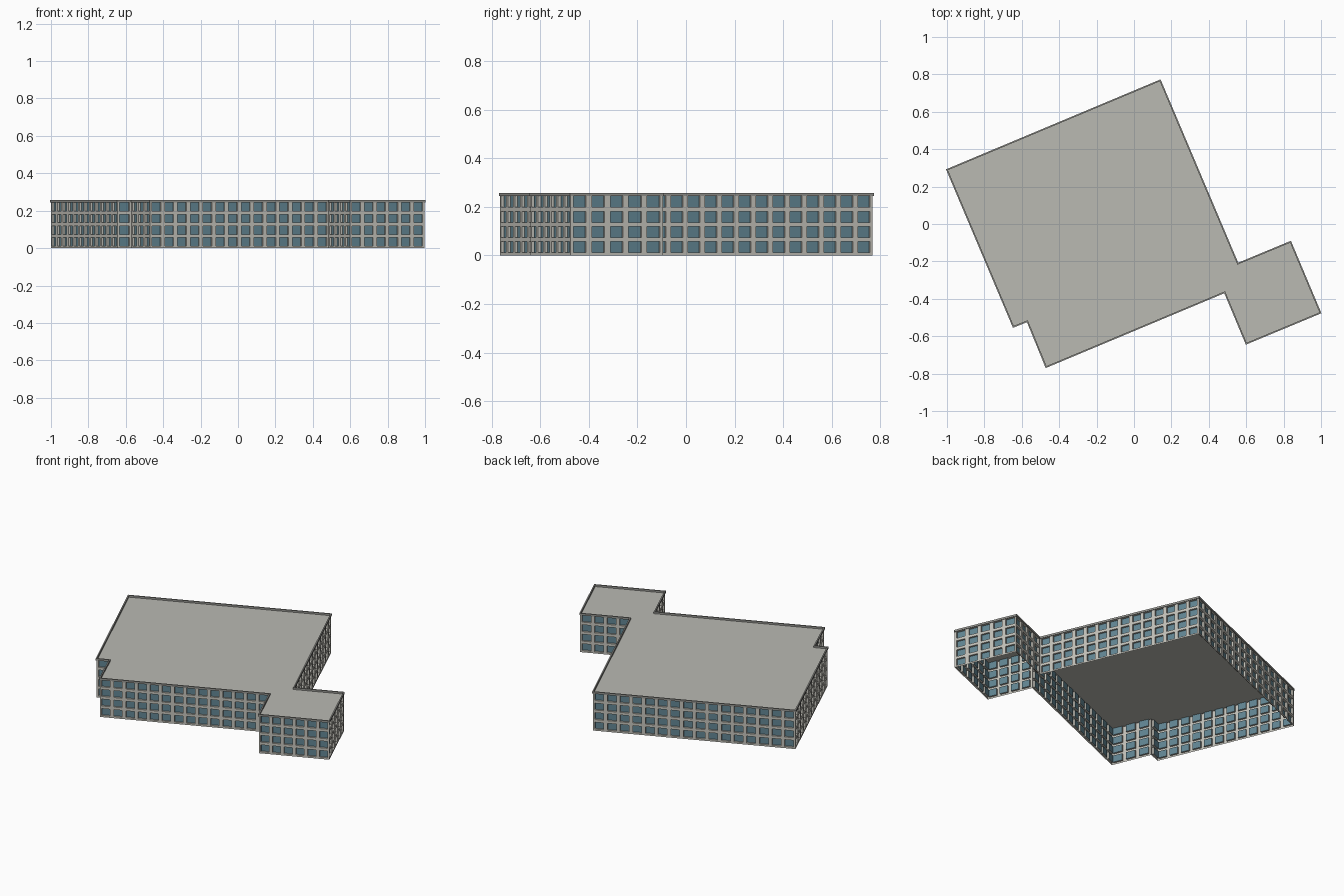
import bpy, bmesh
from mathutils import Vector

cube = bpy.data.objects.get("Cube")
if cube:
    bpy.data.objects.remove(cube)

# Outline of the building, counter-clockwise
OUTLINE = [Vector(p) for p in (
    (-1.0, 0.29), (-0.645, -0.55), (-0.57, -0.52), (-0.47, -0.765), (0.485, -0.365),
    (0.60, -0.64), (0.997, -0.475), (0.837, -0.095), (0.555, -0.212), (0.14, 0.768))]
FLOORS, FLOOR_H, SILL, WINDOW_H = 4, 0.0625, 0.011, 0.045
PITCH, WINDOW_SHARE, DEPTH = 0.0765, 0.7, 0.012
WALL_TOP, TOP = 0.247, 0.257


def material(name, color):
    mat = bpy.data.materials.new(name)
    mat.use_nodes = True
    mat.diffuse_color = (*color, 1)
    mat.node_tree.nodes["Principled BSDF"].inputs["Base Color"].default_value = (*color, 1)
    return mat


wall_mat = material("pale concrete", (0.55, 0.54, 0.49))
glass_mat = material("blue grey glass", (0.12, 0.235, 0.29))
roof_mat = material("grey roof", (0.49, 0.49, 0.45))
coping_mat = material("coping grey", (0.30, 0.30, 0.28))


def make_object(name, bm, *mats):
    mesh = bpy.data.meshes.new(name)
    bm.to_mesh(mesh)
    bm.free()
    for mat in mats:
        mesh.materials.append(mat)
    obj = bpy.data.objects.new(name, mesh)
    bpy.context.collection.objects.link(obj)
    return obj


def offset(points, dist):
    """Move an outline outwards with mitred corners."""
    result = []
    for i, p in enumerate(points):
        a = (p - points[i - 1]).normalized()
        b = (points[(i + 1) % len(points)] - p).normalized()
        na, nb = Vector((a.y, -a.x)), Vector((b.y, -b.x))
        result.append(p + (na + nb) * dist / (1 + na.dot(nb)))
    return result


def breaks(count, pitch, start, size, end):
    """Positions where openings start and stop along one direction."""
    cuts = [0]
    for i in range(count):
        cuts += [i * pitch + start, i * pitch + start + size]
    return cuts + [end]


# Walls: a grid per side, with every window cell pushed inwards
def build_wall(name, a, b):
    length = (b - a).length
    along = (b - a) / length
    inward = Vector((-along.y, along.x, 0))
    count = max(1, round(length / PITCH))
    pitch = length / count
    width = pitch * WINDOW_SHARE
    us = breaks(count, pitch, (pitch - width) / 2, width, length)
    zs = breaks(FLOORS, FLOOR_H, SILL, WINDOW_H, WALL_TOP)
    bm = bmesh.new()
    grid = [[bm.verts.new((*(a + along * u), z)) for u in us] for z in zs]
    windows = []
    for j in range(len(zs) - 1):
        for i in range(len(us) - 1):
            face = bm.faces.new((grid[j][i], grid[j][i + 1],
                                 grid[j + 1][i + 1], grid[j + 1][i]))
            if i % 2 and j % 2:
                windows.append(face)
    for face in bmesh.ops.extrude_discrete_faces(bm, faces=windows)["faces"]:
        face.material_index = 1
        bmesh.ops.translate(bm, verts=face.verts, vec=inward * DEPTH)
    make_object(name, bm, wall_mat, glass_mat)


for i, point in enumerate(OUTLINE):
    build_wall(f"wall_{i + 1}", point, OUTLINE[(i + 1) % len(OUTLINE)])

# Flat roof just below the coping
bm = bmesh.new()
bm.faces.new([bm.verts.new((p.x, p.y, WALL_TOP - 0.002)) for p in OUTLINE])
make_object("roof", bm, roof_mat)

# Coping: a thin rim running around the roof edge
bm = bmesh.new()
rings = [[bm.verts.new((p.x, p.y, z)) for p in offset(OUTLINE, d)]
         for d, z in ((-0.004, WALL_TOP - 0.003), (0.004, WALL_TOP - 0.003),
                      (0.004, TOP), (-0.004, TOP))]
n = len(OUTLINE)
for k in range(4):
    low, high = rings[k], rings[(k + 1) % 4]
    for i in range(n):
        j = (i + 1) % n
        bm.faces.new((low[i], low[j], high[j], high[i]))
make_object("roof_coping", bm, coping_mat)
